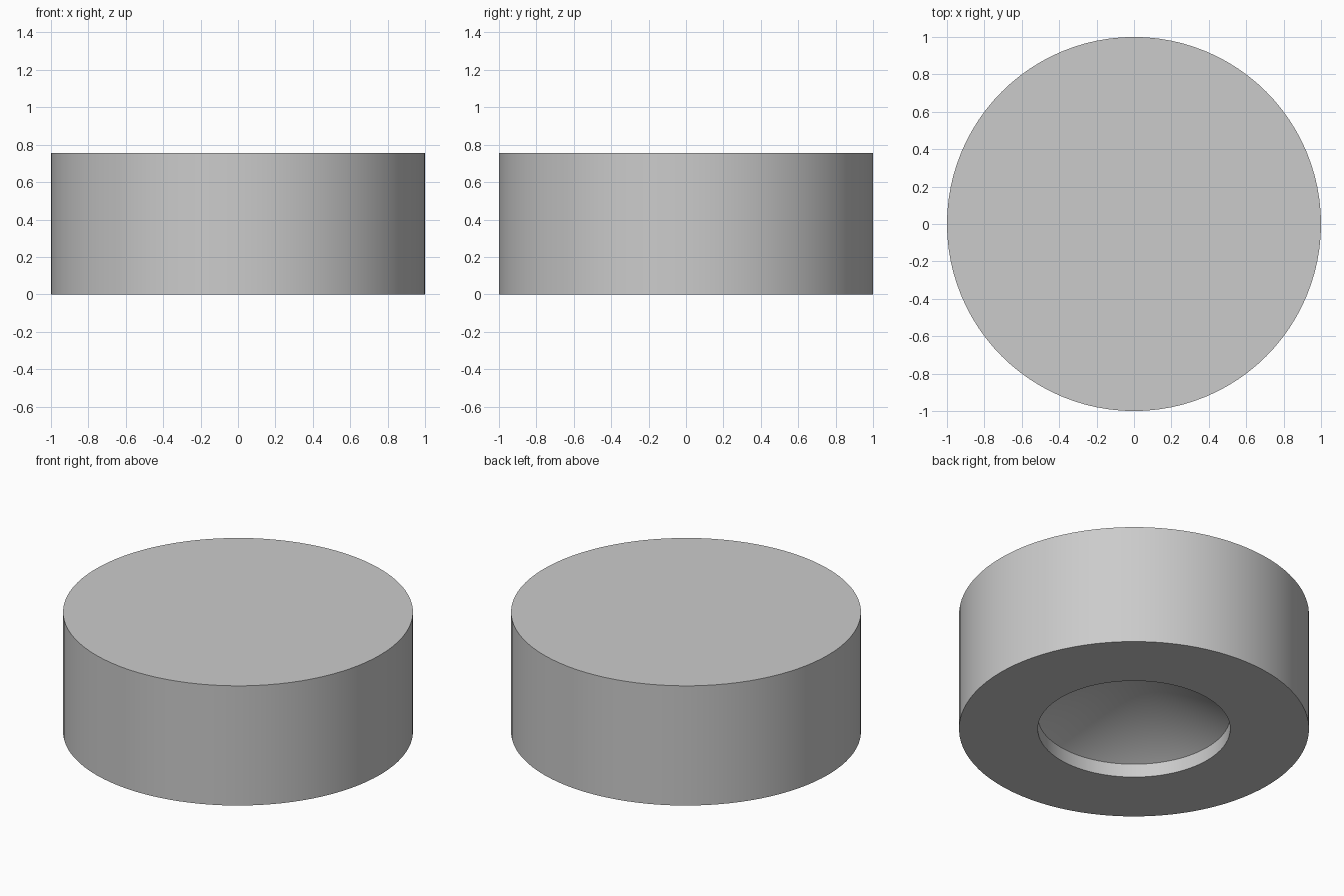
import bpy, bmesh, math

cube = bpy.data.objects.get("Cube")
if cube:
    bpy.data.objects.remove(cube, do_unlink=True)

# Single plain grey
grey = bpy.data.materials.new("plain_grey")
grey.use_nodes = True
colour = (0.6, 0.6, 0.6, 1)
grey.diffuse_color = colour
grey.node_tree.nodes["Principled BSDF"].inputs["Base Color"].default_value = colour

SEGMENTS = 96
RADIUS, HEIGHT = 1.0, 0.755
HOLE, STEP, TIP = 0.55, 0.085, 0.4

# Half section: flat top, outer wall, underside, drilled recess with conical end
profile = [(0, HEIGHT), (RADIUS, HEIGHT), (RADIUS, 0),
           (HOLE, 0), (HOLE, STEP), (0, TIP)]

bm = bmesh.new()
verts = [bm.verts.new((r, 0, z)) for r, z in profile]
edges = [bm.edges.new(pair) for pair in zip(verts, verts[1:])]
bmesh.ops.spin(bm, geom=verts + edges, cent=(0, 0, 0), axis=(0, 0, 1),
               angle=math.tau, steps=SEGMENTS, use_duplicate=False)
bmesh.ops.remove_doubles(bm, verts=bm.verts, dist=0.0001)
bmesh.ops.recalc_face_normals(bm, faces=bm.faces)

mesh = bpy.data.meshes.new("round_foot")
bm.to_mesh(mesh)
bm.free()
mesh.materials.append(grey)
foot = bpy.data.objects.new("round_foot", mesh)
bpy.context.collection.objects.link(foot)

# Smooth walls, crisp rims
bpy.ops.object.select_all(action='DESELECT')
foot.select_set(True)
bpy.context.view_layer.objects.active = foot
bpy.ops.object.shade_smooth_by_angle(angle=math.radians(25))
